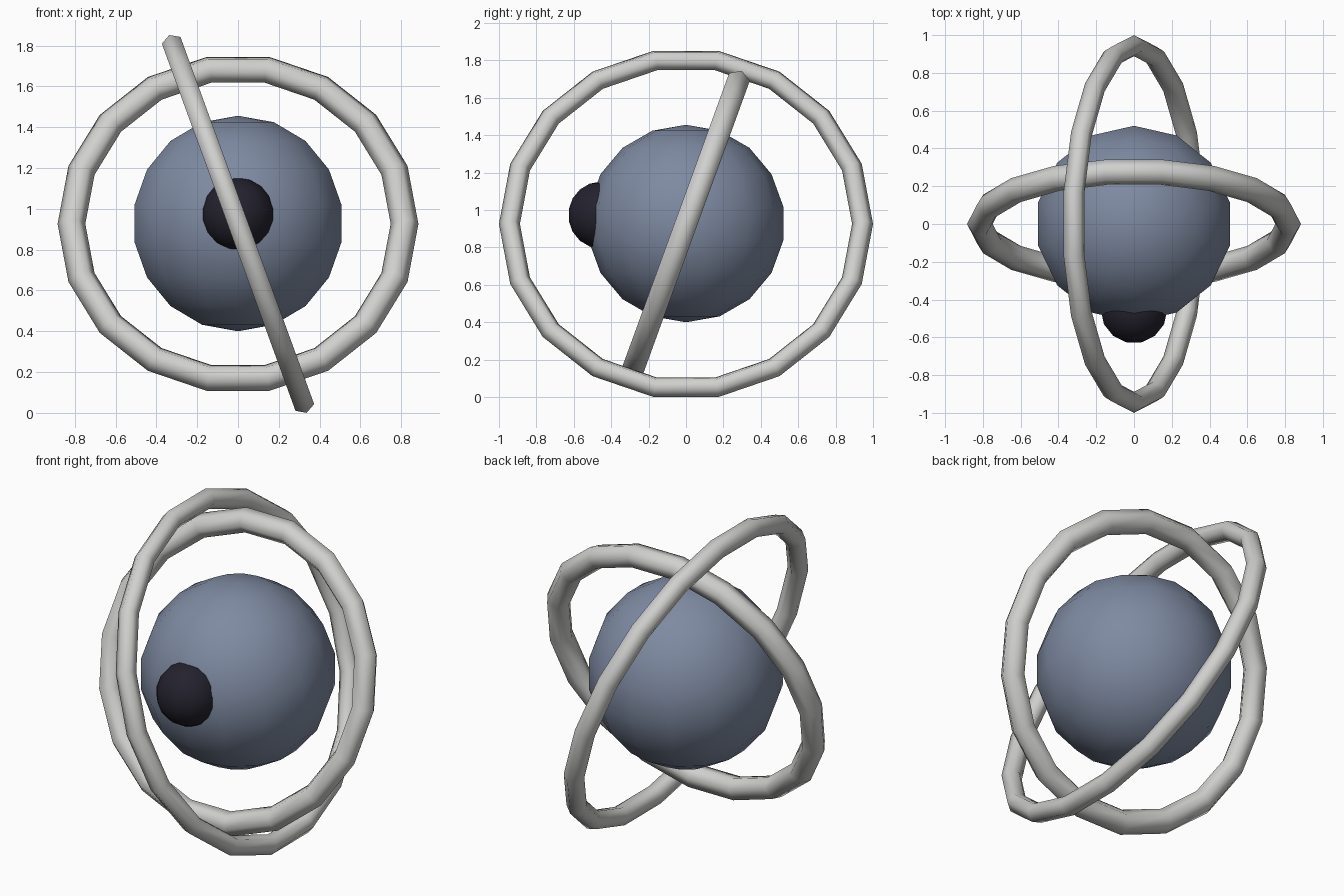
import bpy
from math import radians

cube = bpy.data.objects.get("Cube")
if cube:
    bpy.data.objects.remove(cube, do_unlink=True)

CENTRE_Z = 0.926


def material(name, rgb):
    mat = bpy.data.materials.new(name)
    mat.use_nodes = True
    mat.diffuse_color = (*rgb, 1)
    mat.node_tree.nodes["Principled BSDF"].inputs["Base Color"].default_value = (*rgb, 1)
    return mat


def finish(name, mat):
    obj = bpy.context.object
    obj.name = name
    obj.data.materials.append(mat)
    bpy.ops.object.shade_smooth()
    return obj


def ball(name, radius, location, mat, turn=0):
    bpy.ops.mesh.primitive_uv_sphere_add(
        segments=14, ring_count=9, radius=radius,
        location=location, rotation=(0, 0, radians(turn)))
    return finish(name, mat)


def ring(name, outer, tube, mat, turn):
    # Upright ring leaning 20 degrees, then turned about the vertical axis
    bpy.ops.mesh.primitive_torus_add(
        major_segments=18, minor_segments=6,
        major_radius=outer - tube, minor_radius=tube,
        location=(0, 0, CENTRE_Z), rotation=(radians(70), 0, radians(turn)))
    return finish(name, mat)


slate = material("slate blue", (0.21, 0.255, 0.36))
dark = material("near black", (0.017, 0.016, 0.027))
grey = material("light grey", (0.63, 0.63, 0.62))

# Central body and its eye
ball("body", 0.528, (0, 0, CENTRE_Z + 0.002), slate)
ball("eye", 0.179, (0, -0.455, 0.973), dark, turn=90)

# Two crossed rings
ring("inner_ring", 0.884, 0.068, grey, turn=0)
ring("outer_ring", 1.0, 0.056, grey, turn=90)
